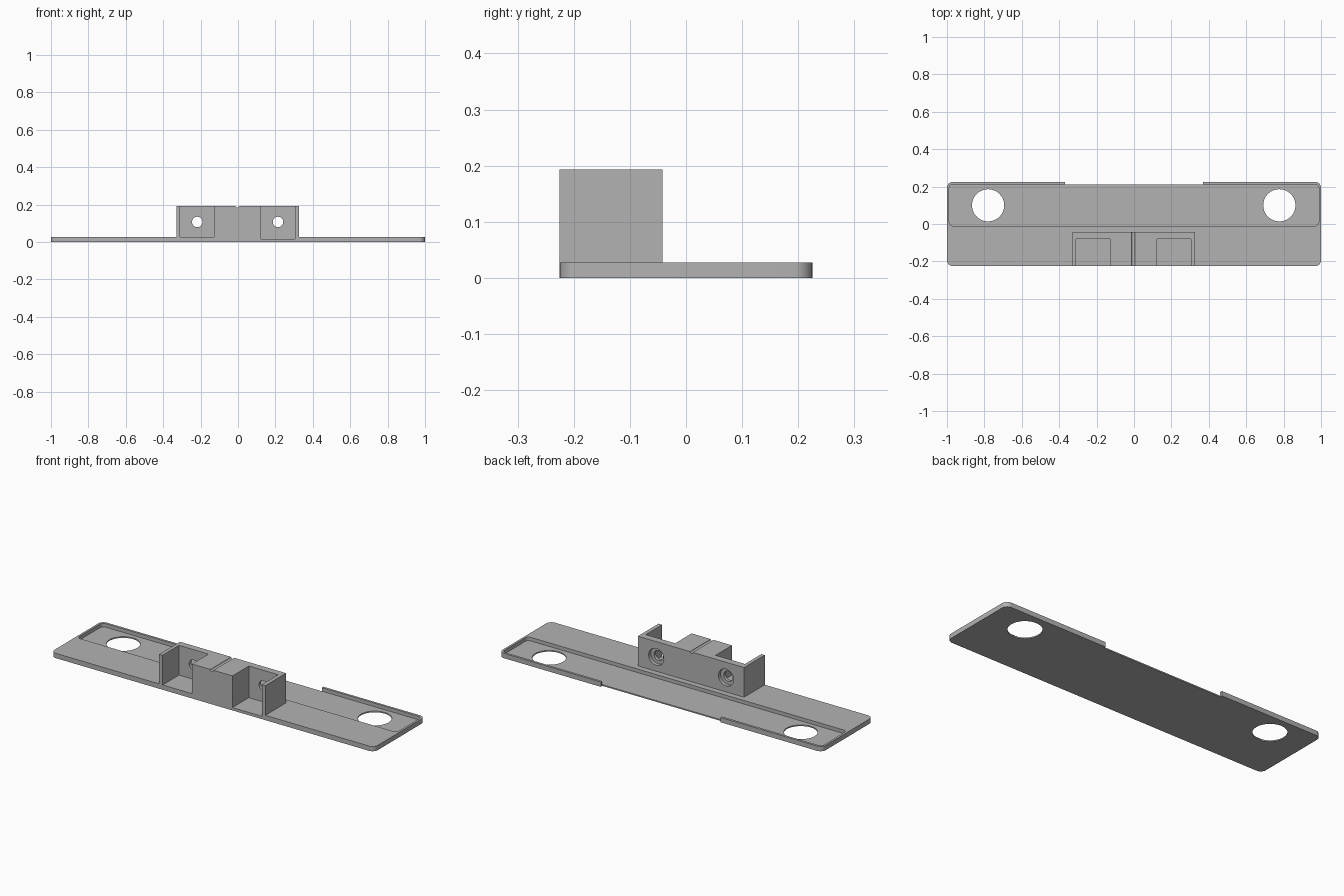
import bpy, bmesh, math
from mathutils import Matrix

if "Cube" in bpy.data.objects:
    bpy.data.objects.remove(bpy.data.objects["Cube"])

grey = bpy.data.materials.new("grey plastic")
grey.diffuse_color = (0.45, 0.45, 0.45, 1)
grey.use_nodes = True
grey.node_tree.nodes["Principled BSDF"].inputs["Base Color"].default_value = grey.diffuse_color


def finish(bm, name, cutter=True):
    bmesh.ops.recalc_face_normals(bm, faces=bm.faces)
    me = bpy.data.meshes.new(name)
    bm.to_mesh(me)
    bm.free()
    me.materials.append(grey)
    ob = bpy.data.objects.new(name, me)
    bpy.context.collection.objects.link(ob)
    ob.hide_render = cutter
    return ob


def slab(name, x0, x1, y0, y1, z0, z1, r=0.0, cutter=True):
    """Box, with vertical corners rounded by r."""
    pts = [(x0, y0), (x1, y0), (x1, y1), (x0, y1)]
    if r:
        pts = []
        for k, (cx, cy) in enumerate([(x1 - r, y1 - r), (x0 + r, y1 - r),
                                      (x0 + r, y0 + r), (x1 - r, y0 + r)]):
            for i in range(9):
                a = (k + i / 8) * math.pi / 2
                pts.append((cx + r * math.cos(a), cy + r * math.sin(a)))
    bm = bmesh.new()
    face = bm.faces.new([bm.verts.new((x, y, z0)) for x, y in pts])
    ext = bmesh.ops.extrude_face_region(bm, geom=[face])
    bmesh.ops.translate(bm, vec=(0, 0, z1 - z0),
                        verts=[g for g in ext["geom"] if isinstance(g, bmesh.types.BMVert)])
    return finish(bm, name, cutter)


def rod(name, x, y, z, r, length, along_y=False, sides=40):
    bm = bmesh.new()
    m = Matrix.Translation((x, y, z))
    if along_y:
        m = m @ Matrix.Rotation(math.pi / 2, 4, 'X')
    bmesh.ops.create_cone(bm, cap_ends=True, segments=sides, radius1=r,
                          radius2=r, depth=length, matrix=m)
    return finish(bm, name)


def combine(ob, tool, op='DIFFERENCE'):
    bpy.context.view_layer.objects.active = ob
    mod = ob.modifiers.new("bool", 'BOOLEAN')
    mod.operation, mod.solver, mod.object = op, 'EXACT', tool
    bpy.ops.object.modifier_apply(modifier=mod.name)
    bpy.data.objects.remove(tool)


# base plate with a shallow tray along the back half
plate = slab("mounting_plate", -1, 1, -0.225, 0.225, 0, 0.027, 0.032, cutter=False)
combine(plate, slab("tray_cut", -0.988, 0.988, -0.01, 0.212, 0.007, 0.1, 0.02))
# gap in the back rim
combine(plate, slab("rim_gap_cut", -0.37, 0.37, 0.211, 0.3, -0.1, 0.1))
# large round openings
for x in (-0.78, 0.777):
    combine(plate, rod("opening_cut", x, 0.1, 0, 0.086, 0.3, sides=64))

# raised holder block
combine(plate, slab("holder_block", -0.33, 0.327, -0.225, -0.042, 0.01, 0.193), 'UNION')
# pockets open to the front and top, each with a counterbored screw hole
for x0, x1, floor in ((-0.309, -0.127, 0.0268), (0.123, 0.305, 0.016)):
    combine(plate, slab("pocket_cut", x0, x1, -0.3, -0.08, floor, 0.3))
    xc = (x0 + x1) / 2
    combine(plate, rod("screw_hole_cut", xc, -0.06, 0.107, 0.028, 0.1, True))
    combine(plate, rod("counterbore_cut", xc, -0.012, 0.107, 0.047, 0.1, True))
# small groove across the top
combine(plate, rod("groove_cut", -0.004, -0.13, 0.193, 0.009, 0.4, True, 16))

bpy.ops.object.select_all(action='DESELECT')
plate.select_set(True)
bpy.context.view_layer.objects.active = plate
bpy.ops.object.shade_smooth_by_angle(angle=math.radians(30))
